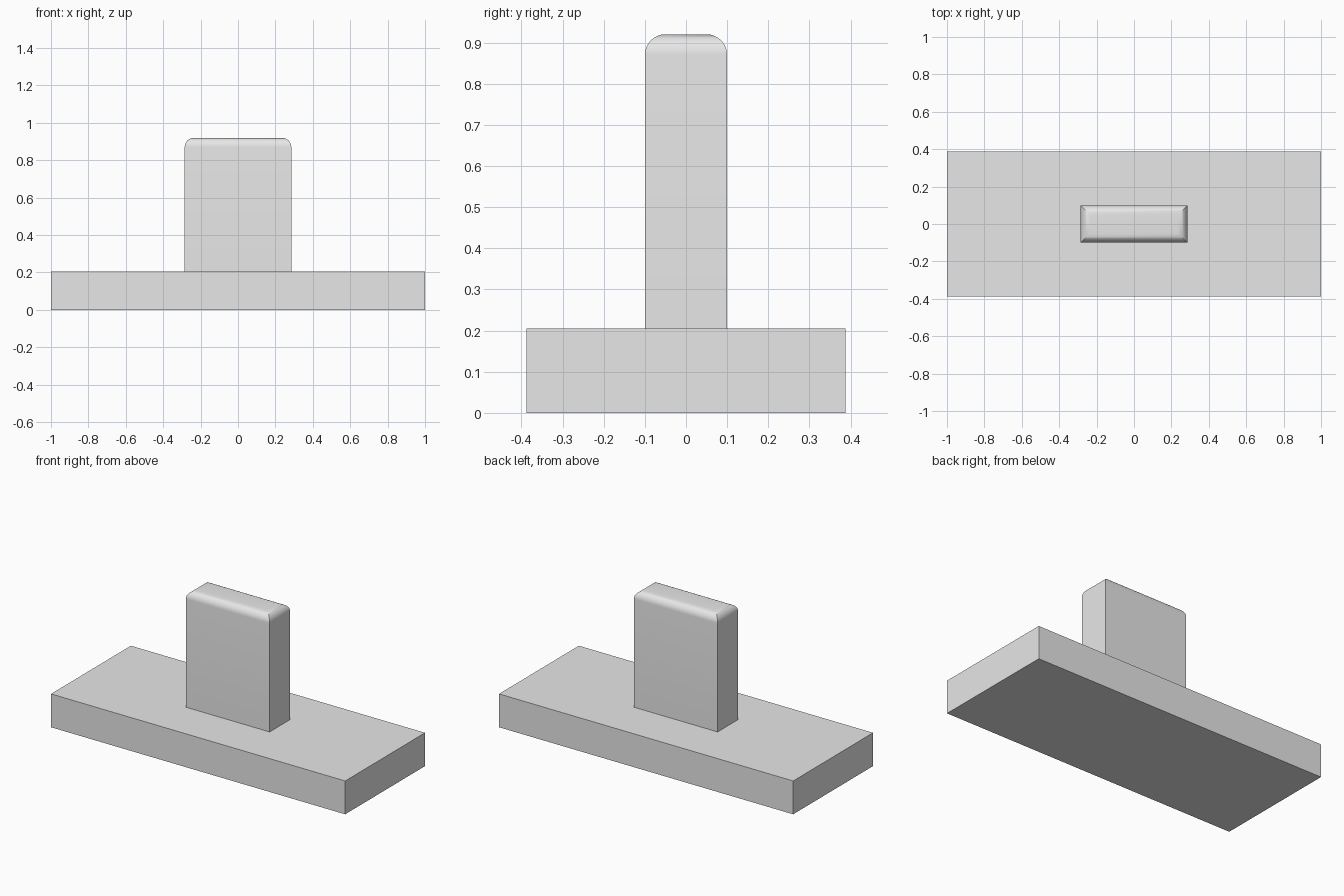
import bpy, bmesh
from mathutils import Matrix, Vector

default = bpy.data.objects.get("Cube")
if default:
    bpy.data.objects.remove(default, do_unlink=True)

# One plain grey for everything
grey = bpy.data.materials.new("plain_grey")
grey.use_nodes = True
grey.diffuse_color = (0.8, 0.8, 0.8, 1)
grey.node_tree.nodes["Principled BSDF"].inputs["Base Color"].default_value = (0.8, 0.8, 0.8, 1)


def block(name, size, bottom, top_radius=0):
    """Box centred on the z axis, with optional rounding of its top rim."""
    bm = bmesh.new()
    bmesh.ops.create_cube(bm, size=1)
    bmesh.ops.transform(bm, verts=bm.verts, matrix=Matrix.Translation(
        (0, 0, bottom + size[2] / 2)) @ Matrix.Diagonal(Vector(size).to_4d()))
    if top_radius:
        top = max(v.co.z for v in bm.verts)
        rim = [e for e in bm.edges if all(v.co.z > top - 0.001 for v in e.verts)]
        bmesh.ops.bevel(bm, geom=rim, offset=top_radius, segments=8,
                        profile=0.5, affect='EDGES')
    mesh = bpy.data.meshes.new(name)
    bm.to_mesh(mesh)
    bm.free()
    mesh.materials.append(grey)
    obj = bpy.data.objects.new(name, mesh)
    bpy.context.collection.objects.link(obj)
    return obj


# Flat base slab and the upright post with a rounded top
base = block("base_slab", (2, 0.775, 0.205), 0)
post = block("upright_post", (0.57, 0.2, 0.715), 0.205, top_radius=0.05)

bpy.ops.object.select_all(action='DESELECT')
post.select_set(True)
bpy.context.view_layer.objects.active = post
bpy.ops.object.shade_smooth_by_angle(angle=0.5)
